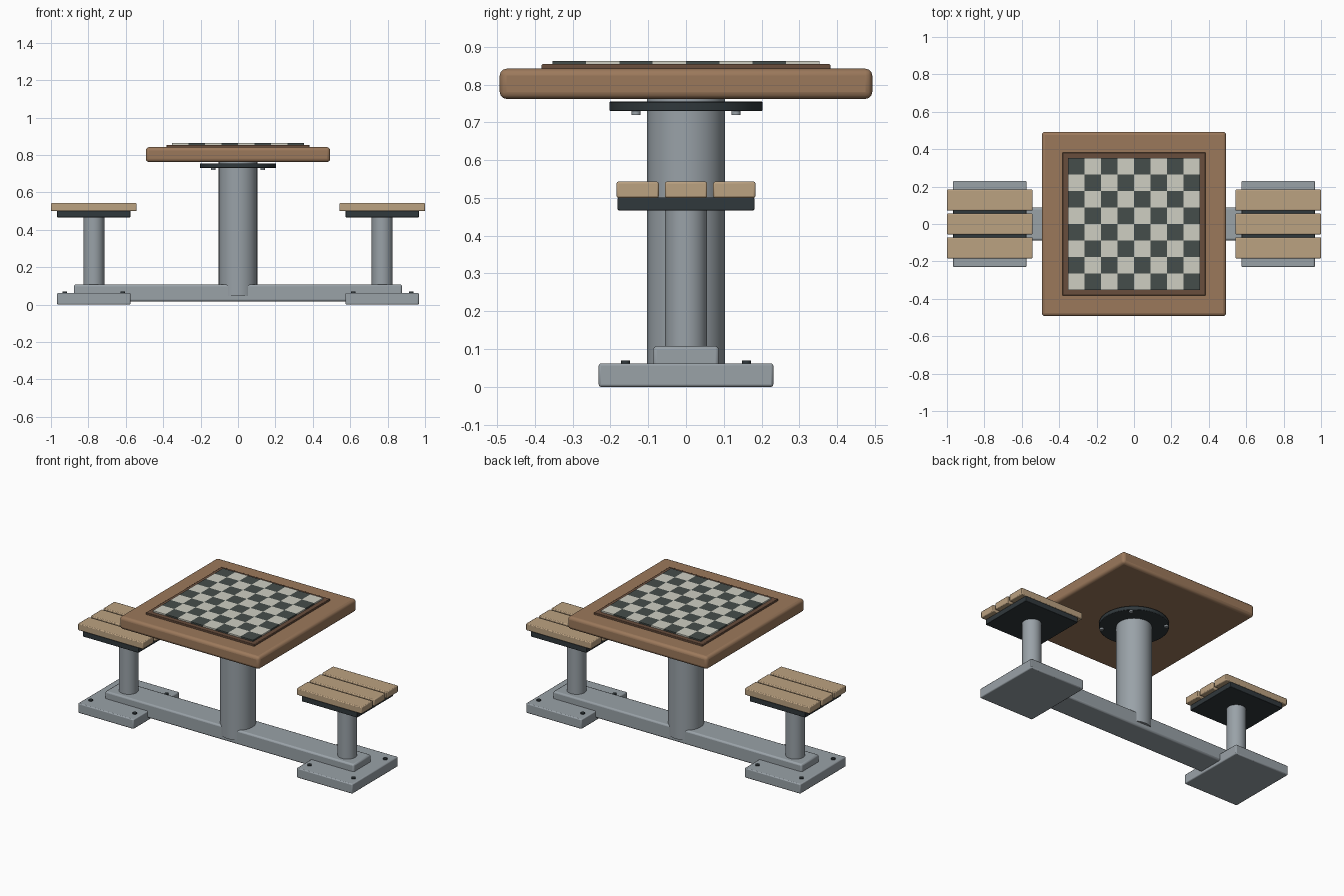
import bpy, bmesh, math

if "Cube" in bpy.data.objects:
    bpy.data.objects.remove(bpy.data.objects["Cube"])


def material(name, rgb):
    m = bpy.data.materials.new(name)
    m.diffuse_color = (*rgb, 1)
    m.use_nodes = True
    m.node_tree.nodes["Principled BSDF"].inputs["Base Color"].default_value = m.diffuse_color
    return m


WOOD = material("table_wood", (0.33, 0.19, 0.105))
SLAT = material("slat_wood", (0.50, 0.36, 0.22))
TRIM = material("dark_trim", (0.14, 0.075, 0.045))
STEEL = material("painted_steel", (0.32, 0.36, 0.39))
DARK = material("dark_metal", (0.03, 0.04, 0.045))
LIGHT_SQ = material("light_square", (0.62, 0.62, 0.54))
DARK_SQ = material("dark_square", (0.06, 0.075, 0.07))


def finish(obj, name, mat, bevel, segments):
    obj.name = name
    obj.data.materials.append(mat)
    if bevel:
        mod = obj.modifiers.new("soft_edges", "BEVEL")
        mod.width, mod.segments = bevel, segments
        mod.limit_method = "ANGLE"
        mod.angle_limit = math.radians(40)
    bpy.ops.object.shade_smooth_by_angle(angle=math.radians(30))
    return obj


def box(name, x, y, z, mat, bevel=0.005, segments=2):
    """Box from (min, max) ranges on each axis."""
    bpy.ops.mesh.primitive_cube_add(size=1, location=[sum(r) / 2 for r in (x, y, z)])
    obj = bpy.context.object
    obj.scale = [r[1] - r[0] for r in (x, y, z)]
    bpy.ops.object.transform_apply(location=False, rotation=False, scale=True)
    return finish(obj, name, mat, bevel, segments)


def cylinder(name, x, y, z, radius, mat, sides=48, bevel=0.0):
    bpy.ops.mesh.primitive_cylinder_add(vertices=sides, radius=radius, depth=z[1] - z[0],
                                        location=(x, y, sum(z) / 2))
    return finish(bpy.context.object, name, mat, bevel, 2)


# Table top and raised board surround
box("table_top", (-0.493, 0.493), (-0.493, 0.493), (0.762, 0.842), WOOD, 0.018, 3)
box("board_surround", (-0.382, 0.382), (-0.382, 0.382), (0.838, 0.854), TRIM, 0.003)

# Chequered board: an 8 x 8 grid raised into a thin slab
bm = bmesh.new()
bmesh.ops.create_grid(bm, x_segments=8, y_segments=8, size=0.353)
for f in bm.faces:
    c = f.calc_center_median()
    f.material_index = (math.floor(c.x / 0.08825) + math.floor(c.y / 0.08825)) % 2
slab = bmesh.ops.extrude_face_region(bm, geom=[e for e in bm.edges if e.is_boundary])
for v in (g for g in slab["geom"] if isinstance(g, bmesh.types.BMVert)):
    v.co.z -= 0.011
bmesh.ops.holes_fill(bm, edges=[e for e in bm.edges if e.is_boundary], sides=0)
bmesh.ops.recalc_face_normals(bm, faces=bm.faces)
mesh = bpy.data.meshes.new("chequered_board")
bm.to_mesh(mesh)
bm.free()
mesh.materials.append(LIGHT_SQ)
mesh.materials.append(DARK_SQ)
board = bpy.data.objects.new("chequered_board", mesh)
board.location.z = 0.863
bpy.context.collection.objects.link(board)

# Central column with bolted flange
cylinder("column", 0, 0, (0.045, 0.765), 0.103, STEEL, 64)
cylinder("flange", 0, 0, (0.73, 0.755), 0.203, DARK, 64, 0.003)
for i in range(4):
    a = math.radians(45 + 90 * i)
    cylinder("flange_bolt", 0.187 * math.cos(a), 0.187 * math.sin(a),
             (0.72, 0.735), 0.012, STEEL, 16)

# Floor beam
box("floor_beam", (-0.877, 0.877), (-0.0875, 0.0875), (0.017, 0.108), STEEL, 0.01)

# Seats and feet at both ends
for side, label in ((-1, "left"), (1, "right")):
    cx = 0.771 * side
    foot_x = (cx - 0.196, cx + 0.196)
    box(label + "_foot", foot_x, (-0.231, 0.231), (0, 0.062), STEEL, 0.006)
    for dx in (-0.155, 0.155):
        for y in (-0.16, 0.16):
            cylinder(label + "_foot_bolt", cx + dx, y, (0.055, 0.07), 0.012, DARK, 16)
    cylinder(label + "_seat_post", cx, 0, (0.1, 0.475), 0.056, STEEL)
    box(label + "_seat_plate", foot_x, (-0.181, 0.181), (0.467, 0.501), DARK, 0.003)
    for y in (-0.128, 0, 0.128):
        box(label + "_seat_slat", (cx - 0.229, cx + 0.229), (y - 0.056, y + 0.056),
            (0.5, 0.543), SLAT, 0.005)
